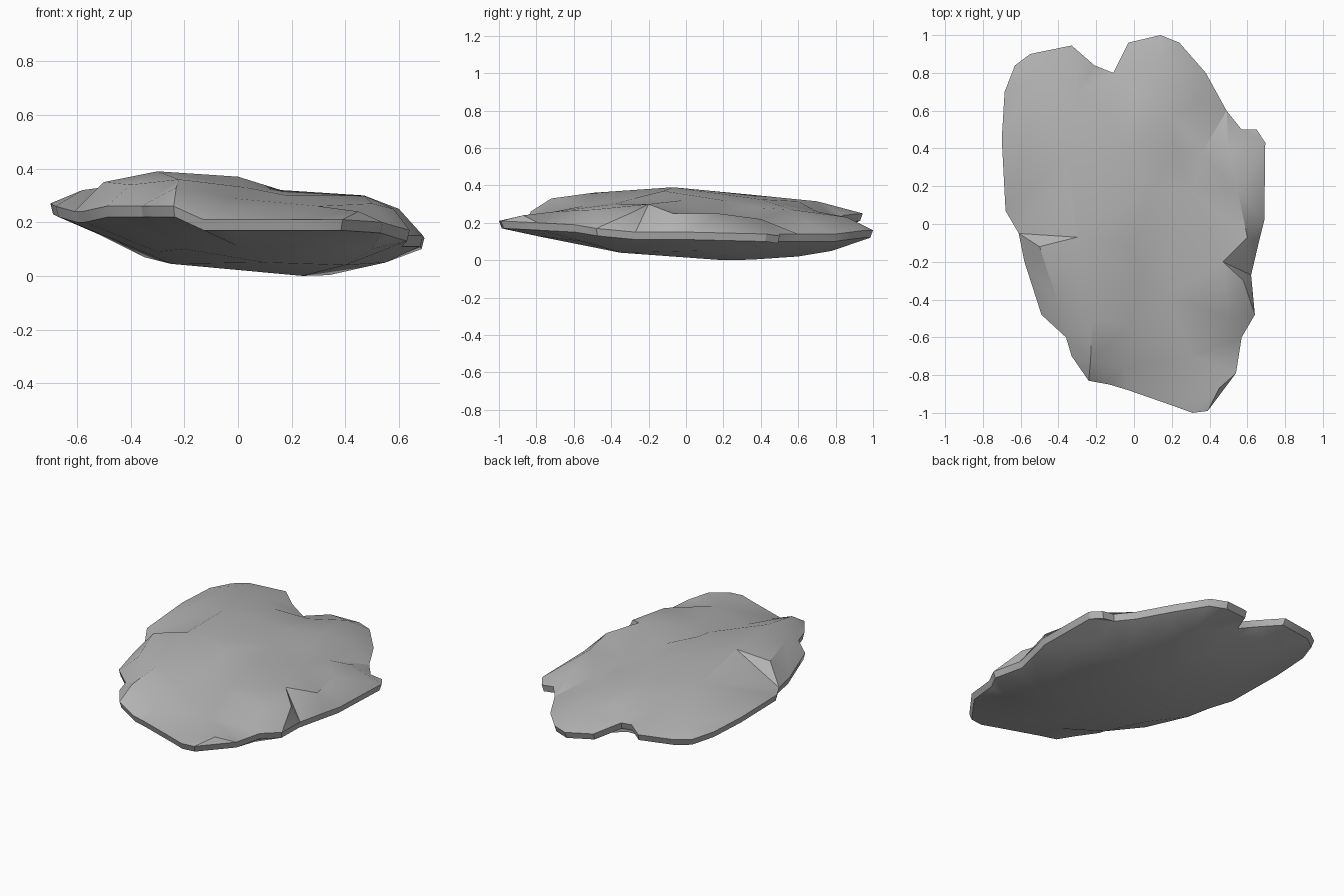
import bpy
import bmesh
from mathutils import Vector
from mathutils.geometry import delaunay_2d_cdt

default_cube = bpy.data.objects.get("Cube")
if default_cube:
    bpy.data.objects.remove(default_cube, do_unlink=True)


def flat_material(name, color):
    material = bpy.data.materials.new(name)
    material.use_nodes = True
    material.diffuse_color = color
    shader = material.node_tree.nodes["Principled BSDF"]
    shader.inputs["Base Color"].default_value = color
    shader.inputs["Roughness"].default_value = 0.9
    return material


# Sharp outer edge of the slab, counterclockwise from the front tip
rim = [
    (.31, -1, .21), (.39, -.99, .21), (.54, -.79, .2), (.57, -.6, .19),
    (.64, -.48, .17), (.62, -.27, .15), (.66, -.1, .15), (.69, .02, .15),
    (.695, .43, .14), (.65, .5, .13), (.57, .5, .14), (.49, .6, .14),
    (.38, .8, .14), (.24, .96, .16), (.14, 1, .16), (-.03, .96, .18),
    (-.11, .8, .21), (-.21, .84, .24), (-.33, .945, .25), (-.55, .9, .26),
    (-.63, .84, .26), (-.685, .7, .27), (-.7, .45, .27), (-.68, .07, .26),
    (-.61, -.05, .24), (-.58, -.2, .24), (-.49, -.48, .26), (-.36, -.6, .26),
    (-.33, -.7, .26), (-.24, -.83, .26), (-.13, -.85, .21), (-.03, -.88, .21),
    (.2, -.96, .21),
]

# High left side of the upper surface
upper_plateau = [
    (-.23, -.72, .33), (-.22, -.5, .36), (-.4, -.42, .34), (-.3, -.07, .39),
    (0, -.12, .37), (-.5, -.12, .35), (-.58, .35, .32), (-.35, .35, .35),
    (-.54, .75, .3), (-.3, .7, .315), (-.17, .6, .315), (-.05, .4, .325),
]

# Lower shelf toward the front
front_shelf = [
    (.03, -.28, .33), (-.03, -.55, .29), (-.05, -.76, .25), (.18, -.38, .3),
    (.3, -.7, .26), (.5, -.5, .27), (.45, -.87, .24), (.47, -.2, .3),
    (.16, -.02, .32), (.58, -.3, .25), (.6, -.07, .25),
]

# Stepped lobe at the back left
back_lobe = [
    (0, .7, .26), (.15, .86, .23), (.19, .57, .27), (.23, .38, .28),
    (.31, .17, .25), (.36, .38, .22), (.35, .65, .2), (.5, .4, .22),
    (.55, .17, .25), (.1, .2, .32),
]

# Shallow keel of the underside
underside = [
    (.24, .2, 0), (.34, .35, .003), (.55, .05, .05), (.55, .33, .05),
    (.4, -.35, .04), (.1, -.4, .05), (0, .3, .035), (.25, .6, .02),
    (.2, .78, .05), (-.25, 0, .045), (-.35, .4, .07), (-.52, .4, .155),
    (-.4, .75, .14), (-.45, 0, .13), (.25, -.8, .13), (0, -.65, .11),
    (-.2, -.5, .1), (-.3, -.25, .09), (.5, -.55, .1), (-.05, .65, .08),
]


def add_sheet(bm, rim_verts, spots):
    """Span the rim with triangles that pass through the given spot heights."""
    verts = rim_verts + [bm.verts.new(spot) for spot in spots]
    flat = [Vector((v.co.x, v.co.y)) for v in verts]
    count = len(rim_verts)
    edges = [(i, (i + 1) % count) for i in range(count)]
    result = delaunay_2d_cdt(flat, edges, [], 1, 1e-5)
    source = [ids[0] for ids in result[3]]
    for triangle in result[2]:
        bm.faces.new([verts[source[i]] for i in triangle])


# Weathered flat rock: upper and lower sheets joined by a thin broken edge
bm = bmesh.new()
top_edge = [bm.verts.new(point) for point in rim]
low_edge = [bm.verts.new((x * .985, y * .985, z - .04)) for x, y, z in rim]
add_sheet(bm, top_edge, upper_plateau + front_shelf + back_lobe)
add_sheet(bm, low_edge, underside)
for i in range(len(rim)):
    bm.faces.new((top_edge[i - 1], low_edge[i - 1], low_edge[i], top_edge[i]))
bmesh.ops.recalc_face_normals(bm, faces=bm.faces[:])

mesh = bpy.data.meshes.new("flat_rock")
bm.to_mesh(mesh)
bm.free()
mesh.materials.append(flat_material("stone_grey", (0.45, 0.45, 0.45, 1)))
rock = bpy.data.objects.new("flat_rock", mesh)
bpy.context.collection.objects.link(rock)

# Soft shading with crisp broken edges
bpy.ops.object.select_all(action="DESELECT")
rock.select_set(True)
bpy.context.view_layer.objects.active = rock
bpy.ops.object.shade_smooth_by_angle(angle=0.5)
